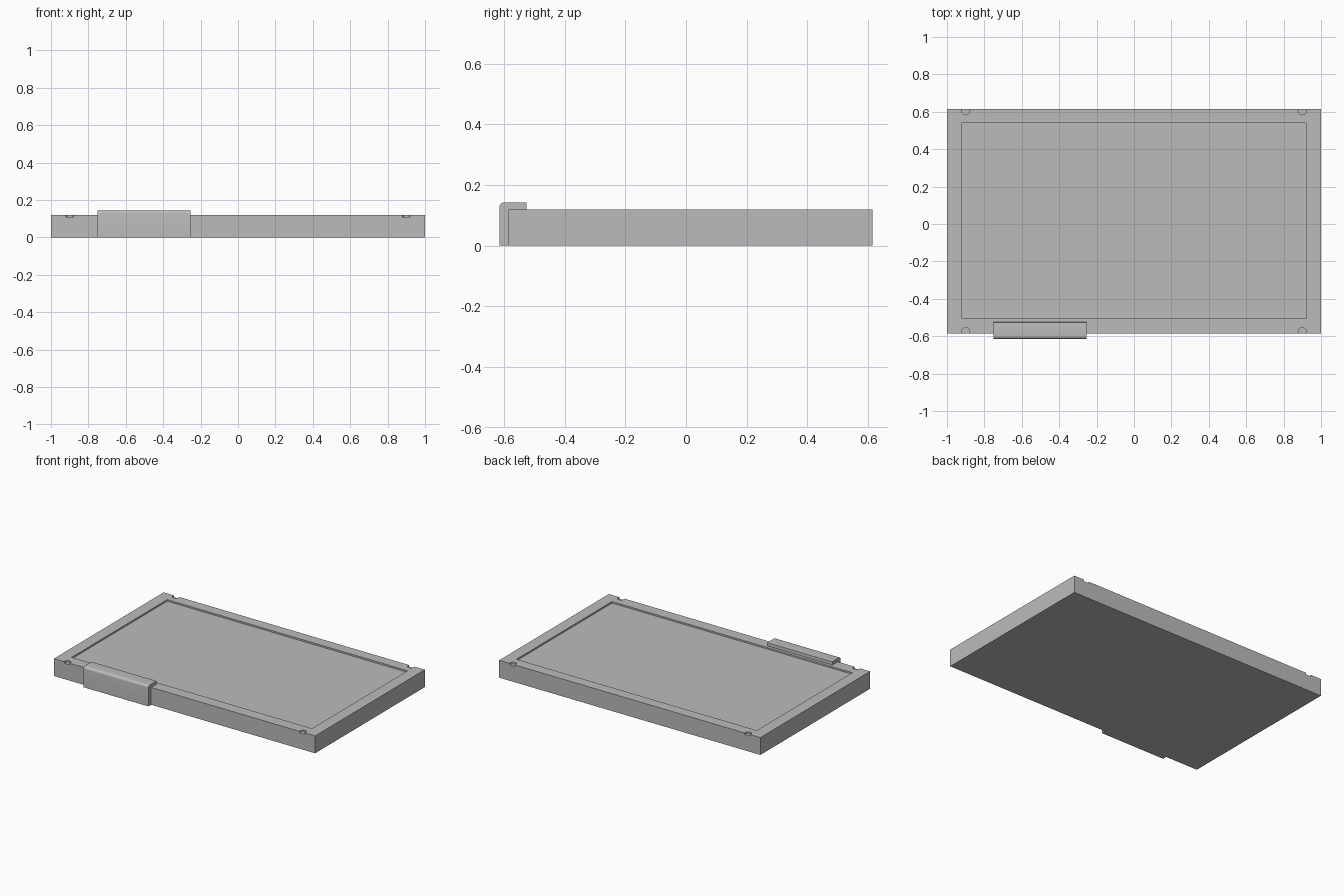
import bpy
import bmesh
from math import radians

cube = bpy.data.objects.get("Cube")
if cube:
    bpy.data.objects.remove(cube, do_unlink=True)

grey = bpy.data.materials.new("plain grey")
grey.use_nodes = True
grey.diffuse_color = (0.5, 0.5, 0.5, 1)
grey.node_tree.nodes["Principled BSDF"].inputs["Base Color"].default_value = (0.5, 0.5, 0.5, 1)

FRONT, BACK, TOP = -0.585, 0.615, 0.12
DEPTH = 0.011  # depth of the recess and the notches


def box(name, x0, x1, y0, y1, z0, z1):
    bpy.ops.mesh.primitive_cube_add(size=1, location=((x0 + x1) / 2, (y0 + y1) / 2, (z0 + z1) / 2))
    ob = bpy.context.object
    ob.name = name
    ob.scale = (x1 - x0, y1 - y0, z1 - z0)
    bpy.ops.object.transform_apply(location=True, rotation=False, scale=True)
    return ob


def cut(target, cutter):
    cutter.hide_render = True
    mod = target.modifiers.new("cut", "BOOLEAN")
    mod.operation = "DIFFERENCE"
    mod.solver = "EXACT"
    mod.object = cutter
    bpy.context.view_layer.objects.active = target
    bpy.ops.object.modifier_apply(modifier=mod.name)
    bpy.data.objects.remove(cutter, do_unlink=True)


# Slab with a shallow recessed panel on top
slab = box("slab", -1, 1, FRONT, BACK, 0, TOP)
slab.data.materials.append(grey)
cut(slab, box("panel_recess", -0.92, 0.92, -0.505, 0.54, TOP - DEPTH, TOP + 0.1))

# Round notches breaking the front and back edges near the corners
for x in (-0.9, 0.9):
    for y in (FRONT + 0.009, BACK - 0.009):
        bpy.ops.mesh.primitive_cylinder_add(vertices=32, radius=0.022, depth=0.1,
                                            location=(x, y, TOP - DEPTH + 0.05))
        cut(slab, bpy.context.object)

# Hooked clip: an L profile swept along the front edge
LIP, HIGH, OUTER = -0.525, 0.143, -0.615
profile = [(OUTER, 0), (FRONT, 0), (FRONT, TOP), (LIP, TOP), (LIP, HIGH), (OUTER, HIGH)]
bm = bmesh.new()
face = bm.faces.new([bm.verts.new((-0.752, y, z)) for y, z in profile])
sweep = bmesh.ops.extrude_face_region(bm, geom=[face])
bmesh.ops.translate(bm, vec=(0.497, 0, 0),
                    verts=[v for v in sweep["geom"] if isinstance(v, bmesh.types.BMVert)])
bmesh.ops.recalc_face_normals(bm, faces=bm.faces)


def round_edge(y, z, size):
    edges = [e for e in bm.edges
             if all(abs(v.co.y - y) < 1e-4 and abs(v.co.z - z) < 1e-4 for v in e.verts)]
    bmesh.ops.bevel(bm, geom=edges, offset=size, segments=6, profile=0.5, affect="EDGES")


round_edge(OUTER, HIGH, 0.016)
round_edge(LIP, HIGH, 0.004)
mesh = bpy.data.meshes.new("clip")
bm.to_mesh(mesh)
bm.free()
clip = bpy.data.objects.new("clip", mesh)
bpy.context.collection.objects.link(clip)
mesh.materials.append(grey)

# Smooth the curves, keep the corners sharp
for ob in (slab, clip):
    bpy.ops.object.select_all(action="DESELECT")
    ob.select_set(True)
    bpy.context.view_layer.objects.active = ob
    bpy.ops.object.shade_smooth_by_angle(angle=radians(30))
